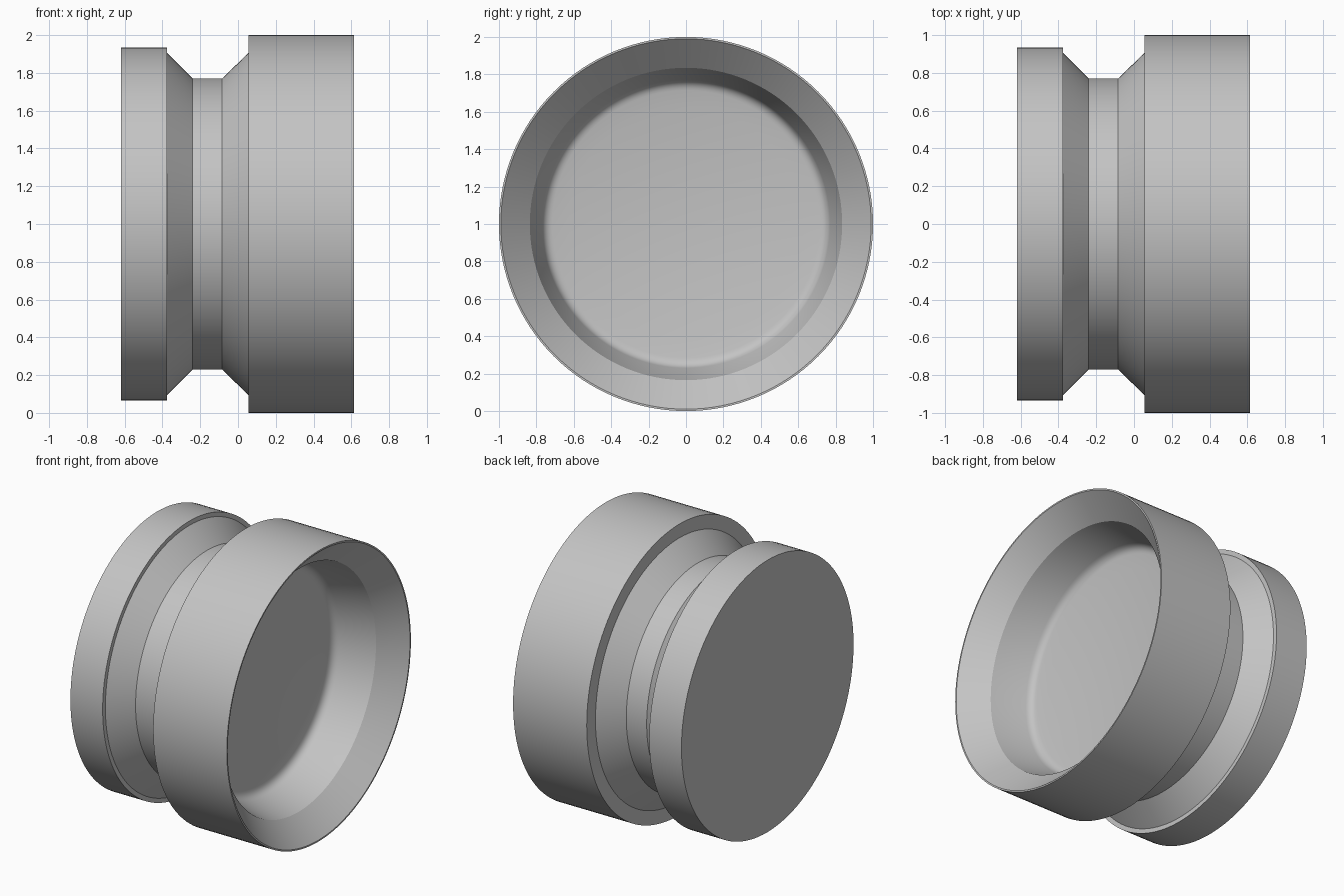
import bpy, bmesh, math
from mathutils import Matrix, Vector

cube = bpy.data.objects.get("Cube")
if cube:
    bpy.data.objects.remove(cube, do_unlink=True)

SEGMENTS = 128

grey = bpy.data.materials.new("plain grey")
grey.use_nodes = True
colour = (0.55, 0.55, 0.55, 1)
grey.diffuse_color = colour
grey.node_tree.nodes["Principled BSDF"].inputs["Base Color"].default_value = colour

# Outer profile as (x, radius): rear flange, V groove, large front drum, bevelled mouth
profile = [
    (-0.62, 0), (-0.62, 0.935), (-0.375, 0.935), (-0.375, 0.905),
    (-0.24, 0.77), (-0.085, 0.77), (0.055, 0.905), (0.055, 1),
    (0.615, 1), (0.615, 0.99), (0.465, 0.835),
]

# Recess wall, rounded into the floor
wall_end = Vector((0.235, 0.77))
corner = Vector((0.195, 0.757))
floor_start = Vector((0.19, 0.715))
STEPS = 6
for i in range(STEPS + 1):
    t = i / STEPS
    p = wall_end * (1 - t) ** 2 + corner * 2 * t * (1 - t) + floor_start * t ** 2
    profile.append((p.x, p.y))

# Shallow dished floor
SAG = 0.045
for i in range(1, 9):
    r = floor_start.y * (1 - i / 8)
    profile.append((floor_start.x - SAG * (1 - (r / floor_start.y) ** 2), r))

# Spin the profile around the x axis
bm = bmesh.new()
verts = [bm.verts.new((x, 0, r)) for x, r in profile]
edges = [bm.edges.new(pair) for pair in zip(verts, verts[1:])]
bmesh.ops.spin(bm, geom=verts + edges, cent=(0, 0, 0), axis=(1, 0, 0),
               angle=math.tau, steps=SEGMENTS, use_duplicate=False)
bmesh.ops.remove_doubles(bm, verts=bm.verts, dist=0.0001)
bmesh.ops.recalc_face_normals(bm, faces=bm.faces)
bmesh.ops.transform(bm, matrix=Matrix.Translation((0, 0, 1)), verts=bm.verts)

mesh = bpy.data.meshes.new("grooved_cup")
bm.to_mesh(mesh)
bm.free()
mesh.materials.append(grey)
cup = bpy.data.objects.new("grooved_cup", mesh)
bpy.context.collection.objects.link(cup)

# Smooth round surfaces, crisp rims
bpy.ops.object.select_all(action="DESELECT")
cup.select_set(True)
bpy.context.view_layer.objects.active = cup
bpy.ops.object.shade_smooth_by_angle(angle=math.radians(25))
